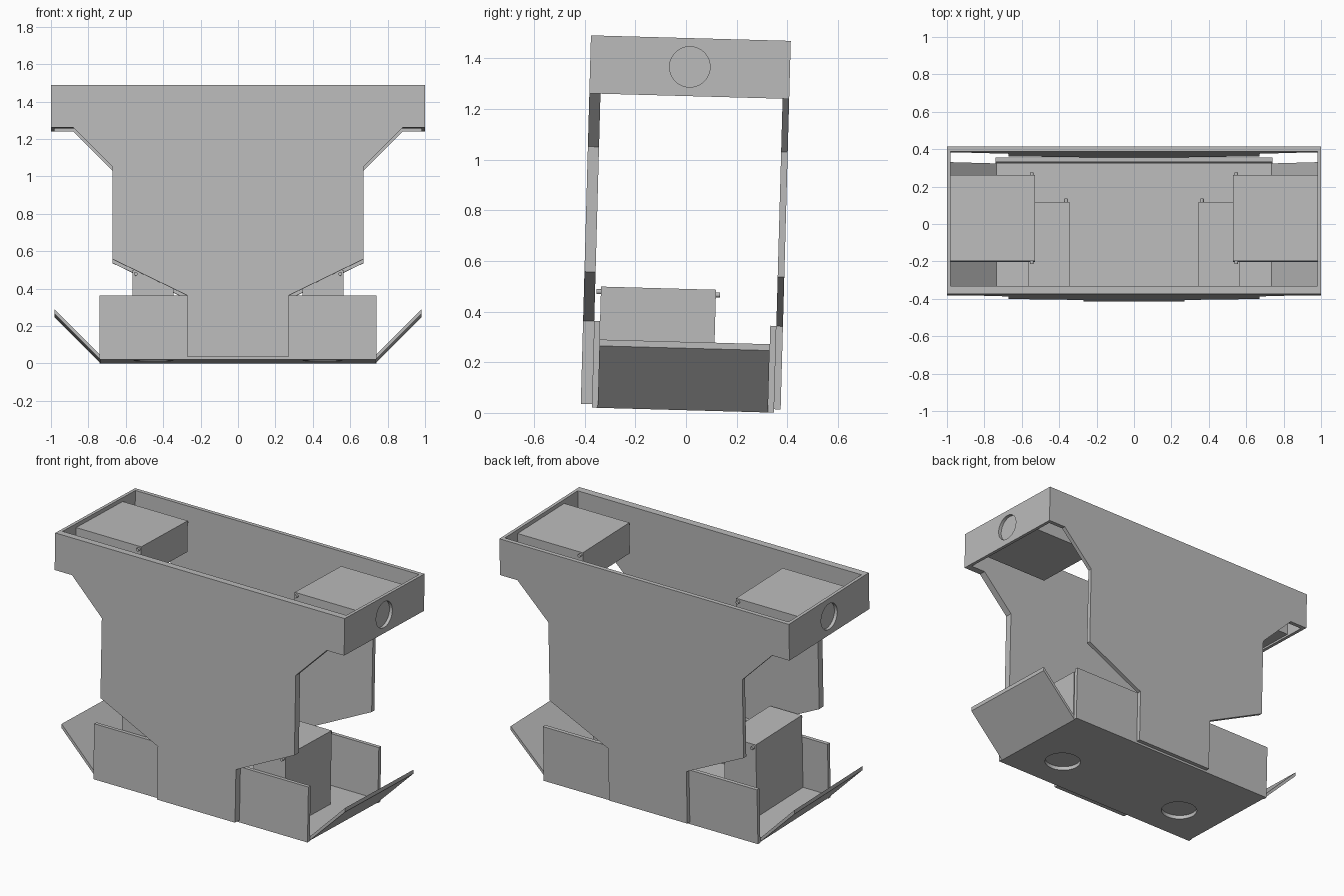
import bpy, bmesh
from math import pi
from mathutils import Matrix, Vector

if "Cube" in bpy.data.objects:
    bpy.data.objects.remove(bpy.data.objects["Cube"])

grey = bpy.data.materials.new("plain grey")
grey.use_nodes = True
grey.diffuse_color = (0.5, 0.5, 0.5, 1)
grey.node_tree.nodes["Principled BSDF"].inputs["Base Color"].default_value = (0.5, 0.5, 0.5, 1)

LEAN = Matrix.Rotation(-0.0275, 4, "X")   # whole frame leans slightly backwards
parts = []


def finish(name, bm):
    bmesh.ops.recalc_face_normals(bm, faces=bm.faces)
    mesh = bpy.data.meshes.new(name)
    bm.to_mesh(mesh)
    bm.free()
    mesh.materials.append(grey)
    obj = bpy.data.objects.new(name, mesh)
    bpy.context.collection.objects.link(obj)
    parts.append(obj)
    return obj


def mirrored_profile(name, half, y0, y1):
    """Extrude a left-right symmetric outline, given its +x half, along y."""
    outline = half + [(-x, z) for x, z in reversed(half)]
    bm = bmesh.new()
    face = bm.faces.new([bm.verts.new((x, y0, z)) for x, z in outline])
    new = bmesh.ops.extrude_face_region(bm, geom=[face])["geom"]
    verts = [v for v in new if isinstance(v, bmesh.types.BMVert)]
    bmesh.ops.translate(bm, verts=verts, vec=(0, y1 - y0, 0))
    return finish(name, bm)


def block(name, low, high):
    low, high = Vector(low), Vector(high)
    bm = bmesh.new()
    bmesh.ops.create_cube(bm, size=1)
    bmesh.ops.scale(bm, verts=bm.verts, vec=high - low)
    bmesh.ops.translate(bm, verts=bm.verts, vec=(low + high) / 2)
    return finish(name, bm)


def rod(name, centre, radius, length, axis, sides):
    turn = {"X": Matrix.Rotation(pi / 2, 4, "Y"),
            "Y": Matrix.Rotation(pi / 2, 4, "X"), "Z": Matrix()}[axis]
    bm = bmesh.new()
    bmesh.ops.create_cone(bm, cap_ends=True, segments=sides, radius1=radius,
                          radius2=radius, depth=length,
                          matrix=Matrix.Translation(centre) @ turn)
    return finish(name, bm)


def drill(target, centre, radius, axis):
    cutter = rod("cutter", centre, radius, 0.2, axis, 48)
    cutter.hide_render = True
    mod = target.modifiers.new("hole", "BOOLEAN")
    mod.operation, mod.solver, mod.object = "DIFFERENCE", "EXACT", cutter
    bpy.context.view_layer.objects.active = target
    bpy.ops.object.modifier_apply(modifier=mod.name)
    parts.remove(cutter)
    bpy.data.objects.remove(cutter)


# Large front and back plates
plate = [(0.27, 0.024), (0.27, 0.352), (0.67, 0.546), (0.67, 1.04),
         (0.88, 1.25), (1.0, 1.25), (1.0, 1.479)]
mirrored_profile("front_plate", plate, -0.416, -0.372)
mirrored_profile("back_plate", plate, 0.347, 0.373)

# Floor with flaps rising at both ends, and the low walls on it
floor = mirrored_profile("floor_and_flaps", [
    (0.735, 0.0105), (0.98, 0.255), (0.98, 0.28), (0.735, 0.034)], -0.349, 0.323)
block("front_low_wall", (-0.74, -0.372, 0.0105), (0.74, -0.349, 0.353))
block("back_low_wall", (-0.74, 0.323, 0.0105), (0.74, 0.347, 0.353))

for side, s in (("left", 1), ("right", -1)):
    def span(a, b):
        return sorted((s * a, s * b))

    # End wall of the top frame, with a round opening
    x0, x1 = span(0.98, 1.0)
    wall = block(side + "_end_wall", (x0, -0.372, 1.25), (x1, 0.347, 1.479))
    drill(wall, (s * 0.99, -0.0225, 1.3655), 0.08, "X")

    # Upper box behind the opening
    x0, x1 = span(0.53, 0.98)
    block(side + "_upper_box", (x0, -0.238, 1.262), (x1, 0.222, 1.455))
    for end, y in (("front", -0.238), ("back", 0.222)):
        rod(f"{side}_upper_{end}_pin", (s * 0.546, y, 1.437), 0.01, 0.03, "Y", 16)

    # Lower box standing over a round opening in the floor
    drill(floor, (s * 0.453, -0.122, 0.02), 0.106, "Z")
    x0, x1 = span(0.345, 0.565)
    block(side + "_lower_box", (x0, -0.349, 0.034), (x1, 0.105, 0.489))
    for end, y in (("front", -0.349), ("back", 0.105)):
        for place, x in (("inner", 0.363), ("outer", 0.547)):
            rod(f"{side}_lower_{end}_{place}_pin", (s * x, y, 0.469), 0.01, 0.034, "Y", 16)

# Lean everything together
for obj in parts:
    obj.data.transform(LEAN)
    obj.data.update()
